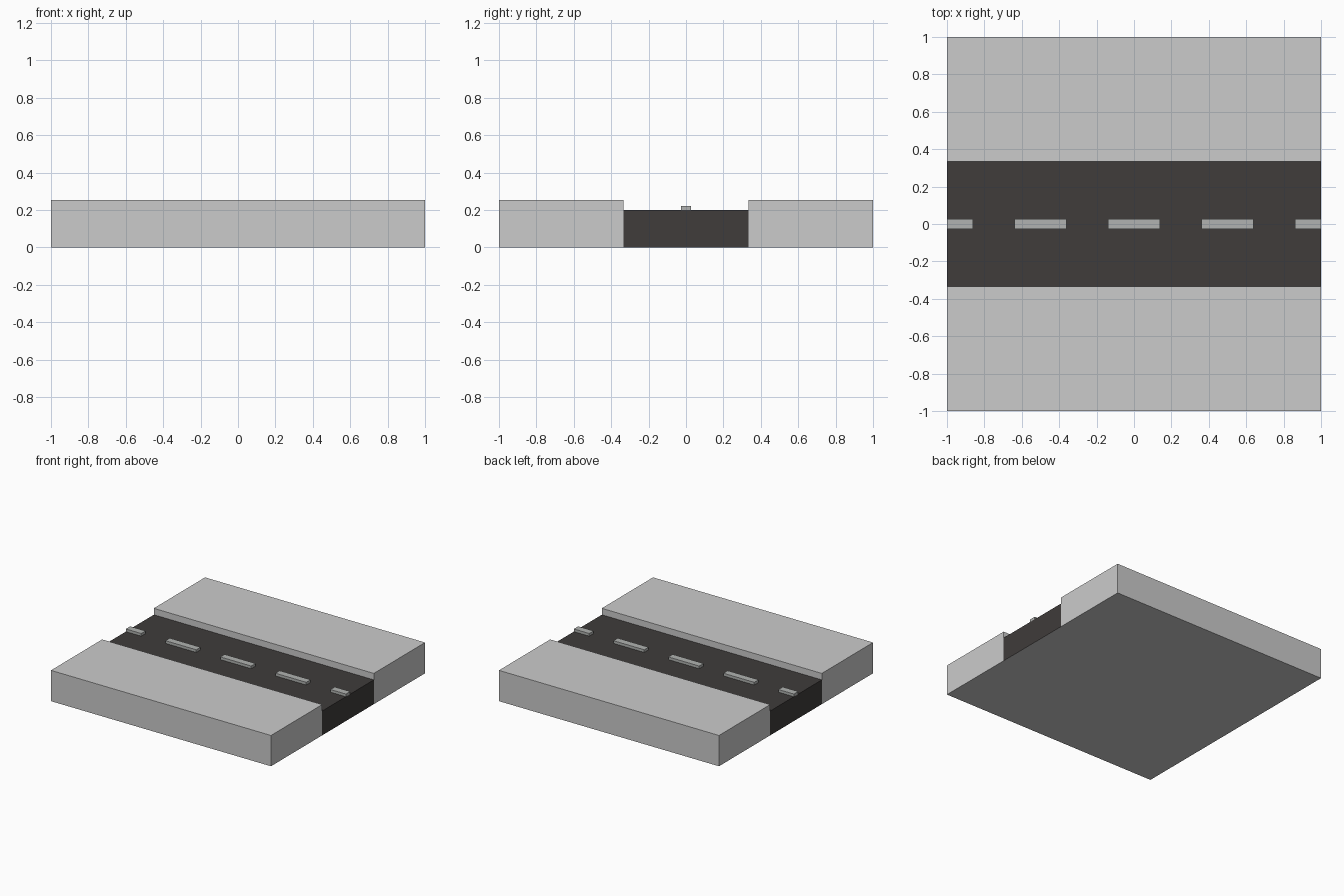
import bpy, bmesh
from mathutils import Vector

if "Cube" in bpy.data.objects:
    bpy.data.objects.remove(bpy.data.objects["Cube"])


def material(name, rgb):
    m = bpy.data.materials.new(name)
    m.diffuse_color = (*rgb, 1)
    m.use_nodes = True
    m.node_tree.nodes["Principled BSDF"].inputs["Base Color"].default_value = m.diffuse_color
    return m


def block(name, lo, hi, mat=None):
    """Box between two corners, open underneath where it meets what is below."""
    lo, hi = Vector(lo), Vector(hi)
    bm = bmesh.new()
    bmesh.ops.create_cube(bm, size=1)
    bmesh.ops.scale(bm, vec=hi - lo, verts=bm.verts)
    bmesh.ops.translate(bm, vec=(lo + hi) / 2, verts=bm.verts)
    under = [f for f in bm.faces if f.normal.z < -0.5]
    bmesh.ops.delete(bm, geom=under, context='FACES')
    mesh = bpy.data.meshes.new(name)
    bm.to_mesh(mesh)
    bm.free()
    ob = bpy.data.objects.new(name, mesh)
    bpy.context.collection.objects.link(ob)
    if mat:
        mesh.materials.append(mat)
    return ob


asphalt = material("asphalt", (0.05, 0.045, 0.043))
paint = material("lane_paint", (0.44, 0.45, 0.44))
HALF_ROAD, ROAD_TOP, WALK_TOP = 0.335, 0.20, 0.253

# Underside closing the whole tile, facing down
bpy.ops.mesh.primitive_plane_add(size=2)
underside = bpy.context.object
underside.name = "underside"
underside.data.flip_normals()

# Road bed between two raised pavements
block("road", (-1, -HALF_ROAD, 0), (1, HALF_ROAD, ROAD_TOP), asphalt)
block("pavement_front", (-1, -1, 0), (1, -HALF_ROAD, WALK_TOP))
block("pavement_back", (-1, HALF_ROAD, 0), (1, 1, WALK_TOP))

# Centre line dashes, half dashes at the tile edges
for i in range(5):
    x = -1 + 0.5 * i
    block(f"lane_dash_{i + 1}",
          (max(x - 0.14, -1), -0.028, ROAD_TOP),
          (min(x + 0.14, 1), 0.028, ROAD_TOP + 0.022), paint)
